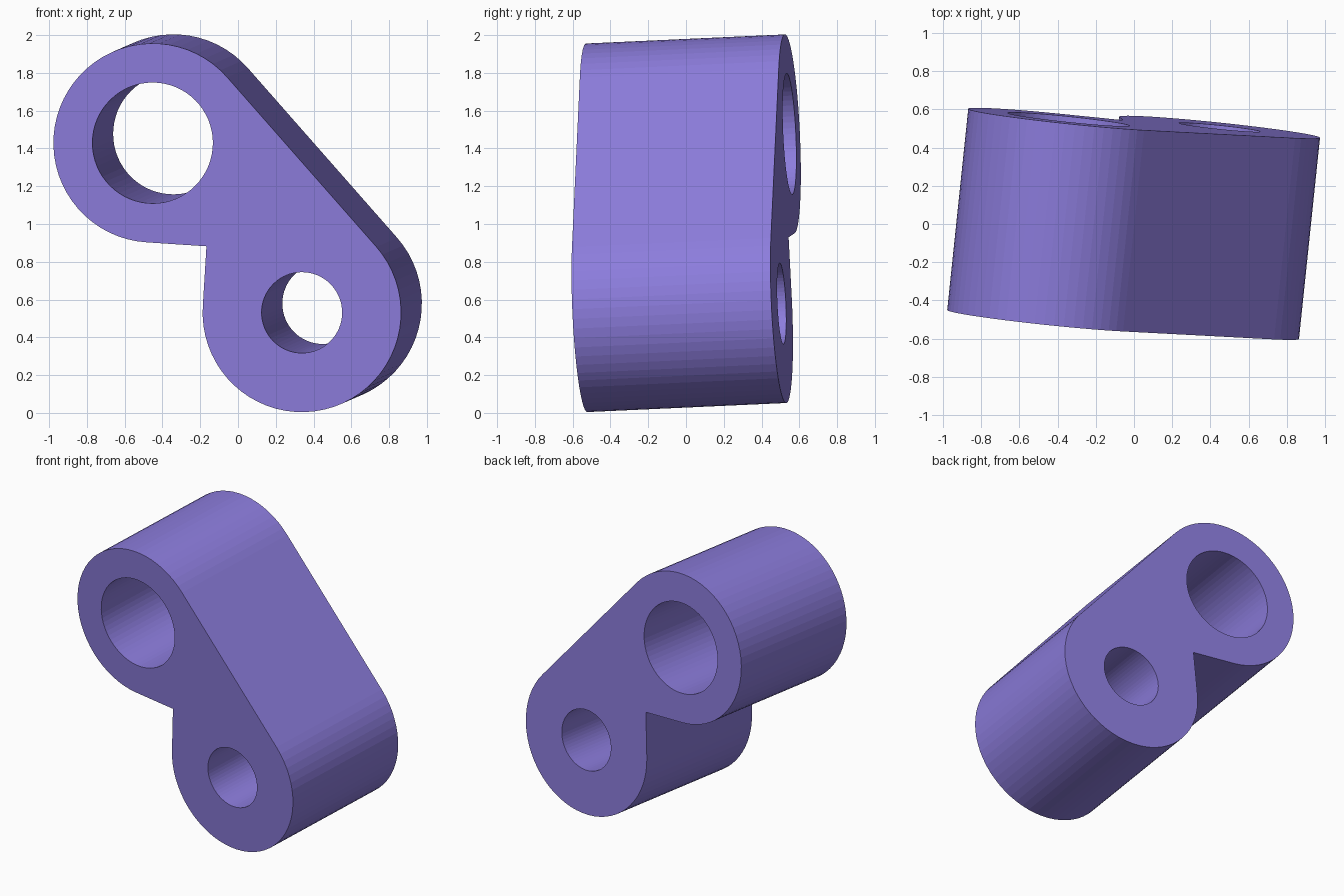
import bpy
import bmesh
from math import sin, cos, radians
from mathutils import Vector

cube = bpy.data.objects.get("Cube")
if cube:
    bpy.data.objects.remove(cube, do_unlink=True)

# Flat violet finish
violet = bpy.data.materials.new("violet")
violet.use_nodes = True
colour = (0.262, 0.202, 0.716, 1)
violet.diffuse_color = colour
violet.node_tree.nodes["Principled BSDF"].inputs["Base Color"].default_value = colour

AXIS = Vector((0.11, 1.053, 0.048))   # slightly tilted bore axis
FRONT = -0.487                        # front plane height along y at the origin
SQUASH = 0.997                        # x radius as seen along y
UPPER, LOWER = (-0.452, 1.429), (0.338, 0.531)
BOSS = 0.527


def arc(centre, radius, start, end, steps):
    angles = [radians(start + (end - start) * i / steps) for i in range(steps + 1)]
    return [(centre[0] + radius * SQUASH * cos(a), centre[1] + radius * sin(a))
            for a in angles]


def on_front(x, z):
    # Front plane is square to the bore axis
    return Vector((x, FRONT - (AXIS.x * x + AXIS.z * z) / AXIS.y, z))


def add_loop(bm, points):
    verts = [bm.verts.new(on_front(*p)) for p in points]
    return [bm.edges.new((v, verts[(i + 1) % len(verts)])) for i, v in enumerate(verts)]


# Outline: upper boss, inner corner, lower boss, straight outer flank
outline = arc(UPPER, BOSS, 41.3, 266.4, 40)
outline.append((-0.167, 0.882))
outline += arc(LOWER, BOSS, 176.4, 401.3, 40)

bm = bmesh.new()
edges = add_loop(bm, outline)
edges += add_loop(bm, arc(UPPER, 0.32, 0, 360, 64)[:-1])   # large bore
edges += add_loop(bm, arc(LOWER, 0.214, 0, 360, 64)[:-1])  # small bore
bmesh.ops.triangle_fill(bm, edges=edges, use_beauty=True, use_dissolve=False)

# Sweep the plate along the bore axis
swept = bmesh.ops.extrude_face_region(bm, geom=bm.faces[:], use_keep_orig=True)
moved = [g for g in swept["geom"] if isinstance(g, bmesh.types.BMVert)]
bmesh.ops.translate(bm, verts=moved, vec=AXIS)
bmesh.ops.recalc_face_normals(bm, faces=bm.faces[:])

mesh = bpy.data.meshes.new("link_arm")
bm.to_mesh(mesh)
bm.free()
mesh.materials.append(violet)
link_arm = bpy.data.objects.new("link_arm", mesh)
bpy.context.collection.objects.link(link_arm)
